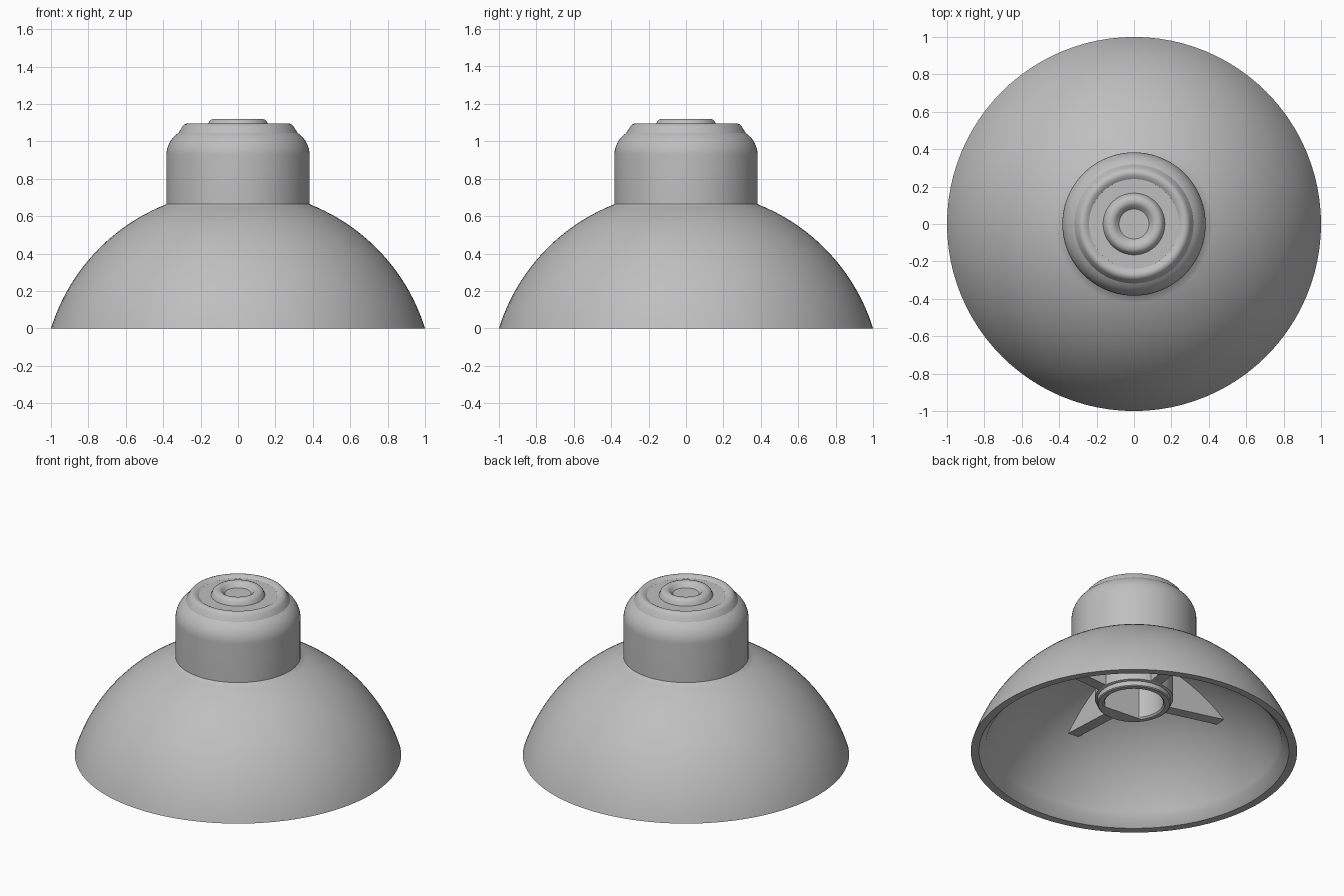
import bpy, bmesh, math
from mathutils import Matrix, Vector

cube = bpy.data.objects.get("Cube")
if cube:
    bpy.data.objects.remove(cube, do_unlink=True)

grey = bpy.data.materials.new("plain_grey")
grey.use_nodes = True
colour = (0.52, 0.52, 0.52, 1)
grey.diffuse_color = colour
grey.node_tree.nodes["Principled BSDF"].inputs["Base Color"].default_value = colour

SEGMENTS = 96
CENTRE_Z = -0.311                # centre of the dome's sphere
TURN = math.radians(-5)          # twist of the ribs and the shaft hole


def finish(name, bm):
    bmesh.ops.recalc_face_normals(bm, faces=bm.faces)
    mesh = bpy.data.meshes.new(name)
    bm.to_mesh(mesh)
    bm.free()
    mesh.materials.append(grey)
    obj = bpy.data.objects.new(name, mesh)
    bpy.context.collection.objects.link(obj)
    bpy.ops.object.select_all(action="DESELECT")
    obj.select_set(True)
    bpy.context.view_layer.objects.active = obj
    bpy.ops.object.shade_smooth_by_angle(angle=math.radians(30))
    return obj


def arc(cx, cz, r, start, end, steps):
    """Profile points (radius, height) along an arc, angles in degrees."""
    angles = [math.radians(start + (end - start) * i / steps) for i in range(steps + 1)]
    return [(cx + r * math.cos(a), cz + r * math.sin(a)) for a in angles]


def lathe(name, profile, flat=None, flat_from=None):
    """Spin a profile about z; rings from flat_from on get a flat side."""
    bm = bmesh.new()
    rings = []
    for k, (r, z) in enumerate(profile):
        ring = []
        for i in range(SEGMENTS):
            a = math.tau * i / SEGMENTS
            rad = r
            if flat is not None and k >= flat_from and math.cos(a) > 0:
                rad = min(r, flat / math.cos(a))
            ring.append(bm.verts.new((rad * math.cos(a), rad * math.sin(a), z)))
        rings.append(ring)
    for low, high in zip(rings, rings[1:]):
        for i in range(SEGMENTS):
            j = (i + 1) % SEGMENTS
            bm.faces.new((low[i], low[j], high[j], high[i]))
    bm.faces.new(rings[0])
    bm.faces.new(rings[-1])
    return finish(name, bm)


def dome_arc(radius, r_start, r_end, steps):
    start, end = (math.degrees(math.acos(r / radius)) for r in (r_start, r_end))
    return arc(0, CENTRE_Z, radius, start, end, steps)


# Knob body: recessed top, rounded rims, neck, dome and hollow underside
profile = [(0.08, 1.09)]
profile += [(0.09, 1.1), (0.102, 1.113), (0.115, 1.12), (0.132, 1.12),
            (0.145, 1.115), (0.155, 1.104), (0.165, 1.08)]            # centre ring
profile += [(0.24, 1.08), (0.25, 1.087), (0.262, 1.093), (0.275, 1.095),
            (0.288, 1.09), (0.298, 1.08), (0.305, 1.066), (0.316, 1.05)]  # top rim
profile += arc(0.24, 0.925, 0.143, 57, 0, 10)                         # shoulder
profile += [(0.383, 0.665)]
profile += dome_arc(1.047, 0.385, 1.0, 24)                            # outer dome
profile += [(0.95, 0.0)]
profile += dome_arc(0.975, 0.907, 0.02, 32)                           # inner dome
lathe("knob_body", profile)

# Shaft hub with a D-shaped hole
hub = lathe("shaft_hub",
            [(0.24, 0.7), (0.24, 0.37), (0.225, 0.365), (0.225, 0.335), (0.218, 0.33),
             (0.19, 0.33), (0.18, 0.34), (0.18, 0.655)],
            flat=0.18 * math.cos(math.pi / 4), flat_from=5)
hub.rotation_euler.z = TURN - math.pi / 2

# Four ribs joining the hub to the inside of the dome
outline = [(0.2, 0.37), (0.24, 0.37)] + dome_arc(1.0, 0.68, 0.2, 10)
for n, label in enumerate(("left", "back", "right", "front")):
    bm = bmesh.new()
    face = bm.faces.new([bm.verts.new((x, -0.038, z)) for x, z in outline])
    side = bmesh.ops.extrude_face_region(bm, geom=[face])
    moved = [v for v in side["geom"] if isinstance(v, bmesh.types.BMVert)]
    bmesh.ops.translate(bm, verts=moved, vec=Vector((0, 0.076, 0)))
    bm.transform(Matrix.Rotation(TURN + n * math.pi / 2, 4, "Z"))
    finish(label + "_rib", bm)
